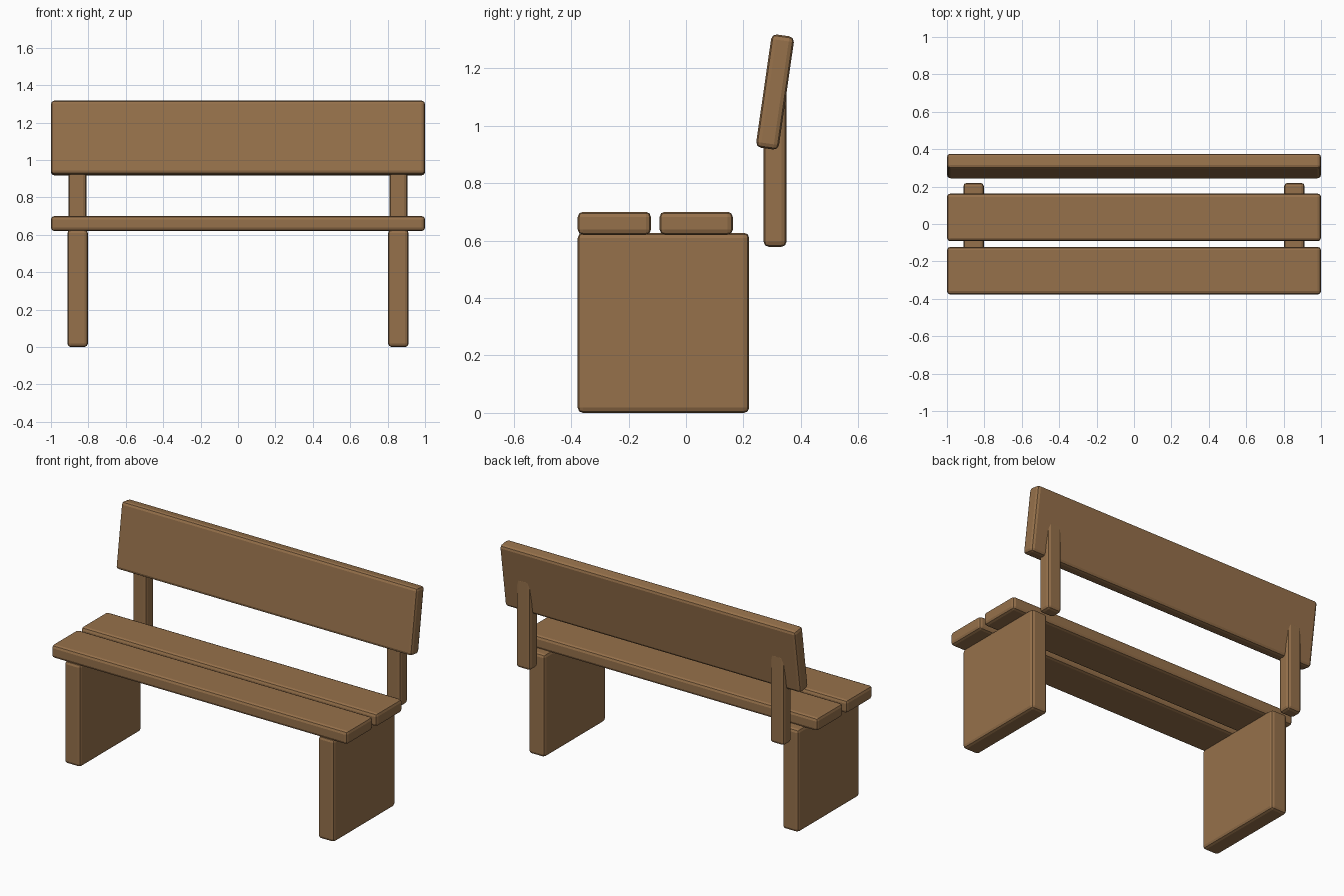
import bpy, math

if "Cube" in bpy.data.objects:
    bpy.data.objects.remove(bpy.data.objects["Cube"])

wood = bpy.data.materials.new("brown wood")
wood.diffuse_color = (0.305, 0.165, 0.07, 1)
wood.use_nodes = True
wood.node_tree.nodes["Principled BSDF"].inputs["Base Color"].default_value = wood.diffuse_color


def plank(name, x, y, z, tilt=0.0):
    """Bevelled box spanning the given (min, max) ranges, tilted about x."""
    size = [b - a for a, b in (x, y, z)]
    mid = [(a + b) / 2 for a, b in (x, y, z)]
    bpy.ops.mesh.primitive_cube_add(size=1, location=mid)
    ob = bpy.context.object
    ob.name = name
    ob.scale = size
    bpy.ops.object.transform_apply(location=False, rotation=False, scale=True)
    ob.rotation_euler.x = tilt
    ob.data.materials.append(wood)
    bev = ob.modifiers.new("rounded edges", 'BEVEL')
    bev.width = 0.018
    bev.segments = 2
    return ob


# seat slats
plank("seat_front_slat", (-1, 1), (-0.377, -0.122), (0.62, 0.70))
plank("seat_rear_slat", (-1, 1), (-0.092, 0.163), (0.62, 0.70))

# leaning backrest board
plank("backrest", (-1, 1), (0.27, 0.35), (0.918, 1.316), math.radians(-8.2))

# slab legs and backrest posts on both sides
for side, s in (("left", -1), ("right", 1)):
    plank(side + "_leg", sorted((s * 0.803, s * 0.912)), (-0.377, 0.22), (0, 0.627))
    plank(side + "_post", sorted((s * 0.81, s * 0.906)), (0.27, 0.35), (0.578, 1.13))
